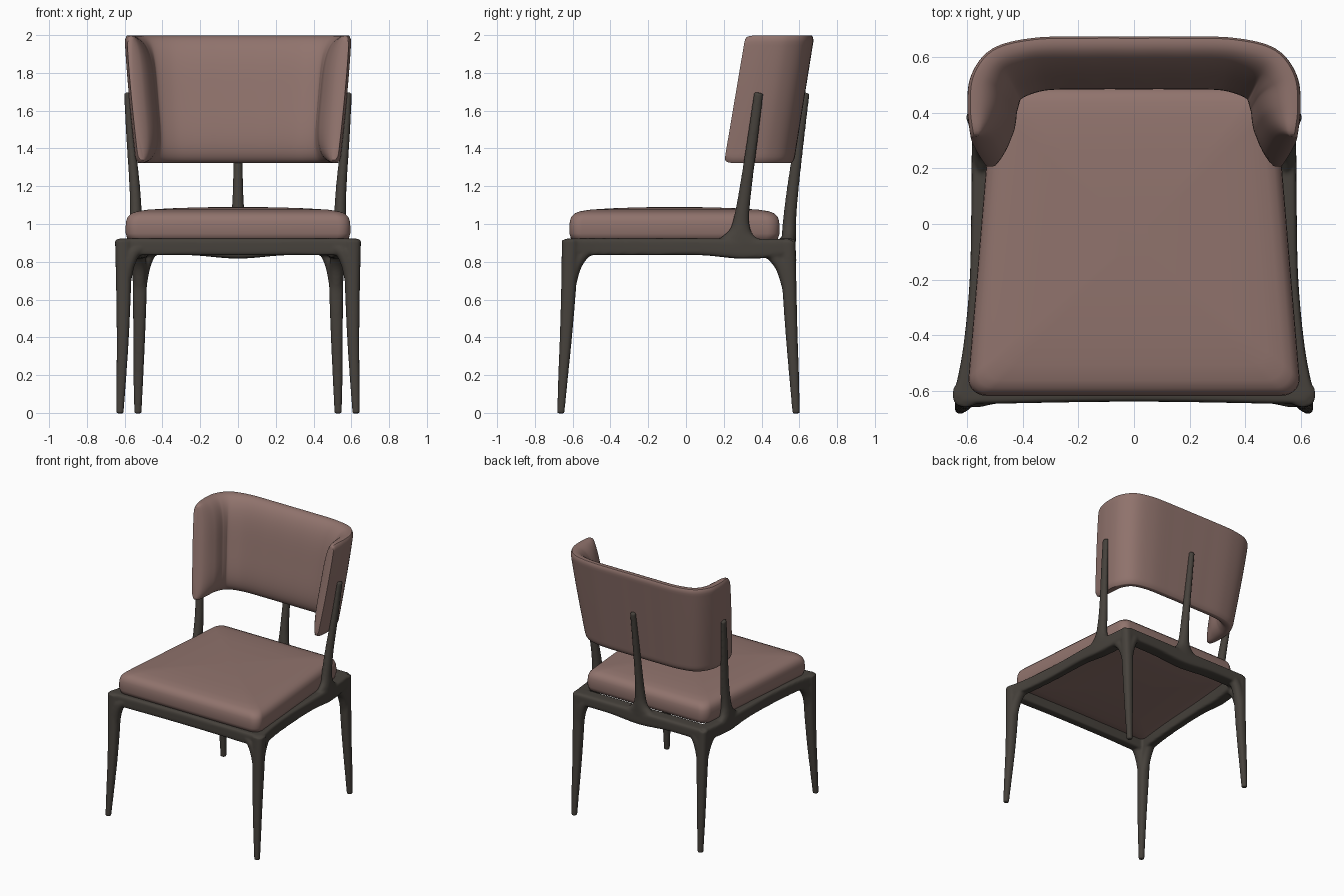
import bpy, bmesh, math
from mathutils import Vector

if "Cube" in bpy.data.objects:
    bpy.data.objects.remove(bpy.data.objects["Cube"])


def material(name, rgb):
    m = bpy.data.materials.new(name)
    m.diffuse_color = (*rgb, 1)
    m.use_nodes = True
    m.node_tree.nodes["Principled BSDF"].inputs["Base Color"].default_value = m.diffuse_color
    return m


fabric = material("dusty rose fabric", (0.28, 0.172, 0.152))
wood = material("dark wood", (0.062, 0.054, 0.045))


def spline(pts, n):
    """Catmull-Rom samples through tuples of any length."""
    p = [pts[0]] + list(pts) + [pts[-1]]
    out = []
    for i in range(1, len(p) - 2):
        for k in range(n):
            t = k / n
            out.append(tuple(0.5 * (2 * b + (c - a) * t + (2 * a - 5 * b + 4 * c - d) * t * t
                                    + (3 * b - a - 3 * c + d) * t ** 3)
                             for a, b, c, d in zip(p[i - 1], p[i], p[i + 1], p[i + 2])))
    return out + [tuple(pts[-1])]


def skin(bm, rings):
    """Bridge closed rings of points and cap both ends."""
    vs = [[bm.verts.new(p) for p in r] for r in rings]
    n = len(vs[0])
    for a, b in zip(vs, vs[1:]):
        for i in range(n):
            j = (i + 1) % n
            bm.faces.new((a[i], a[j], b[j], b[i]))
    bm.faces.new(vs[0][::-1])
    bm.faces.new(vs[-1])


def tube(bm, pts, ref, power=2.0, n=24, sub=6):
    """Sweep a superellipse; pts are (x, y, z, half width, half height along ref)."""
    path = spline(pts, sub)
    rings = []
    for i, p in enumerate(path):
        a, b = path[max(i - 1, 0)], path[min(i + 1, len(path) - 1)]
        t = (Vector(b[:3]) - Vector(a[:3])).normalized()
        side = t.cross(Vector(ref)).normalized()
        up = side.cross(t)
        ring = []
        for k in range(n):
            c, s = math.cos(2 * math.pi * k / n), math.sin(2 * math.pi * k / n)
            r = (abs(c) ** power + abs(s) ** power) ** (-1 / power)
            ring.append(Vector(p[:3]) + side * (c * r * p[3]) + up * (s * r * p[4]))
        rings.append(ring)
    skin(bm, rings)


def finish(bm, name, mat):
    bmesh.ops.recalc_face_normals(bm, faces=bm.faces)
    for f in bm.faces:
        f.smooth = True
    me = bpy.data.meshes.new(name)
    bm.to_mesh(me)
    bm.free()
    me.materials.append(mat)
    ob = bpy.data.objects.new(name, me)
    bpy.context.collection.objects.link(ob)
    return ob


# --- wooden frame: legs, brackets, rails and uprights fused into one body ---
bm = bmesh.new()
X, Y, Z = (1, 0, 0), (0, 1, 0), (0, 0, 1)
front_leg = [(.625, -.663, -.003, .019), (.617, -.65, .2, .026), (.61, -.636, .4, .032),
             (.606, -.622, .65, .039), (.606, -.612, .915, .045)]
rear_leg = [(.53, .583, -.003, .019), (.527, .572, .2, .026), (.523, .56, .4, .031),
            (.52, .548, .65, .037), (.52, .538, .91, .042)]
bracket = [(0, .6, .028), (.015, .70, .033), (.045, .79, .036), (.11, .857, .034), (.22, .878, .02)]

for sx in (1, -1):
    # legs with curved brackets running into the rails
    for leg, dy, reach in ((front_leg, 1, .85), (rear_leg, -1, 1.08)):
        tube(bm, [(sx * x, y, z, r, r) for x, y, z, r in leg], Y, 2.6)
        lx, ly = leg[3][0], leg[3][1]
        for dx, dyy in ((-.55, 0), (-.12 if dy > 0 else .05, dy * reach)):
            tube(bm, [(sx * (lx + dx * d), ly + dyy * d, z, r, r) for d, z, r in bracket],
                 Y if dyy == 0 else X, 2.2)
    # side rail, deeper under the upright
    tube(bm, [(sx * x, y, z, w, h) for x, y, z, w, h in (
        (.608, -.625, .879, .04, .044), (.58, -.45, .879, .034, .044), (.557, -.2, .879, .033, .044),
        (.547, .08, .879, .037, .044), (.537, .28, .87, .045, .053), (.523, .43, .871, .048, .05),
        (.51, .55, .879, .046, .044))], Z, 6)
    # side upright
    tube(bm, [(sx * x, y, z, a, b) for x, y, z, a, b in (
        (.548, .285, .89, .034, .15), (.546, .285, .925, .034, .10), (.543, .288, .965, .034, .058),
        (.541, .295, 1.04, .032, .04), (.547, .317, 1.2, .028, .032), (.57, .355, 1.47, .022, .028),
        (.585, .385, 1.695, .018, .025))], Y)

# front and back rails
tube(bm, [(-.62, -.612, .879, .036, .044), (0, -.604, .879, .034, .044),
          (.62, -.612, .879, .036, .044)], Z, 6)
tube(bm, [(x, .528, z, .052, h) for x, z, h in (
    (-.52, .879, .044), (-.25, .879, .044), (0, .87, .053), (.25, .879, .044), (.52, .879, .044))], Z, 6)
# centre back upright
tube(bm, [(0, .545, .89, .15, .036), (0, .545, .925, .10, .037), (0, .546, .965, .056, .037),
          (0, .55, 1.04, .037, .034), (0, .567, 1.2, .027, .031), (0, .603, 1.47, .023, .025),
          (0, .635, 1.695, .021, .02)], Y)
frame = finish(bm, "frame", wood)
rm = frame.modifiers.new("fuse", 'REMESH')
rm.mode = 'VOXEL'
rm.voxel_size = 0.008
rm.use_smooth_shade = True
sm = frame.modifiers.new("soften", 'SMOOTH')
sm.factor = 0.5
sm.iterations = 4

# --- seat cushion: tapered rounded rectangle, domed on top ---
bm = bmesh.new()
y0, y1, rad = -.617, .495, .065
outline = []
for cx, cy, a0 in ((1, 1, 0), (-1, 1, 90), (-1, -1, 180), (1, -1, 270)):
    for k in range(9):
        a = math.radians(a0 + k * 11.25)
        u = cx * (1 - rad / .56) + math.cos(a) * rad / .56
        y = (y1 - rad if cy > 0 else y0 + rad) + math.sin(a) * rad
        outline.append((u * (.6 + (.507 - .6) * (y - y0) / (y1 - y0)), y))
cy = (y0 + y1) / 2
profile = [(.1, .884), (.5, .888), (.8, .897), (.94, .907), (.985, .922), (1, .95), (1, .99), (.996, 1.015), (.982, 1.038),
           (.95, 1.056), (.9, 1.067), (.8, 1.076), (.6, 1.083), (.35, 1.088), (.1, 1.09)]
skin(bm, [[(x * k, cy + (y - cy) * k, z) for x, y in outline] for k, z in profile])
finish(bm, "seat_cushion", fabric)

# --- wrap-around backrest: leaning U-shaped shell, padded on the inside ---
bm = bmesh.new()
half = [(.587, .312), (.6, .42), (.586, .54), (.51, .635), (.36, .674), (.15, .679), (0, .679)]
plan = spline(half + [(-x, y) for x, y in half[-2::-1]], 8)
dist = [0]
for a, b in zip(plan, plan[1:]):
    dist.append(dist[-1] + math.dist(a, b))
NV = 28
levels = [0.5 - 0.5 * math.cos(math.pi * j / NV) for j in range(NV + 1)]
rings = []
for i, (x, y) in enumerate(plan):
    a, b = plan[max(i - 1, 0)], plan[min(i + 1, len(plan) - 1)]
    t = Vector((b[0] - a[0], b[1] - a[1])).normalized()
    d = min(dist[i], dist[-1] - dist[i])
    end = math.sqrt(1 - (1 - min(1, d / .17)) ** 2)
    wing = max(0, min(1, (.5 - d) / .25))
    tall = .64 + .035 * math.sqrt(1 - (1 - min(1, d / .05)) ** 2)
    outer, inner = [], []
    for v in levels:
        ox, oy = x * (1 - .1 * (1 - v) ** 1.3), y - .108 * (1 - v)
        z = 1.66 + (v - .5) * tall
        puff = math.sqrt(max(0, 1 - abs(2 * v - 1) ** 3.8))
        # outer skin tucks in softly at its upper and lower edges
        e = max(0, 1 - min(v, 1 - v) / .05)
        tuck = .012 * e * e
        th = .03 + (.085 + .025 * wing) * puff * end
        outer.append((ox - t.y * tuck, oy + t.x * tuck, z))
        inner.append((ox - t.y * th, oy + t.x * th, z))
    rings.append(outer + inner[::-1])
skin(bm, rings)
back = finish(bm, "backrest", fabric)
bv = back.modifiers.new("soft edges", 'BEVEL')
bv.width = .006
bv.segments = 2
bv.angle_limit = math.radians(50)
